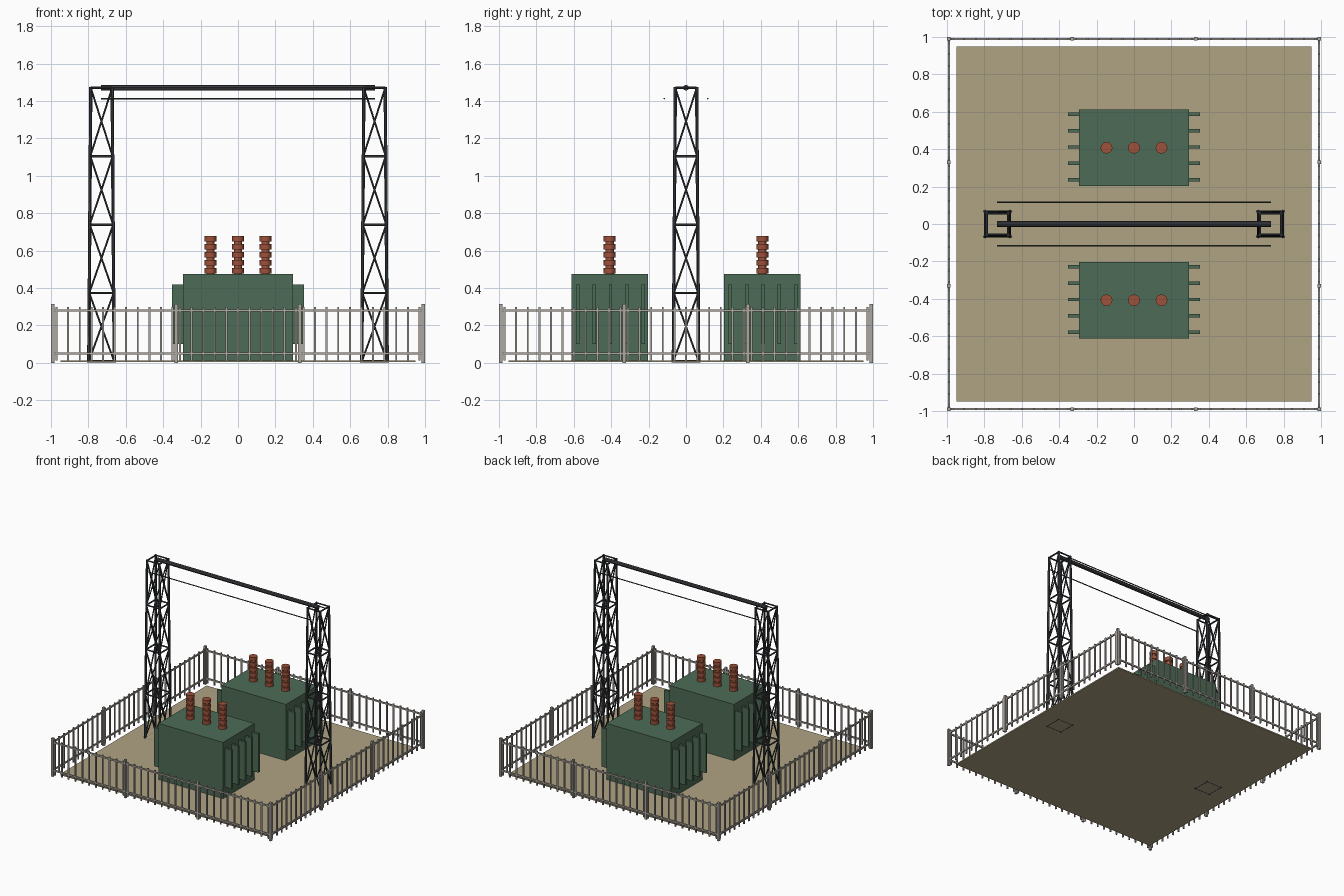
import bpy, bmesh, math
from mathutils import Vector, Matrix

if "Cube" in bpy.data.objects:
    bpy.data.objects.remove(bpy.data.objects["Cube"])


def material(name, color):
    m = bpy.data.materials.new(name)
    m.diffuse_color = (*color, 1)
    m.use_nodes = True
    m.node_tree.nodes["Principled BSDF"].inputs["Base Color"].default_value = m.diffuse_color
    return m


GRAVEL = material("gravel tan", (0.434, 0.371, 0.231))
GREEN = material("transformer green", (0.075, 0.148, 0.092))
CERAMIC = material("ceramic brown", (0.342, 0.084, 0.042))
STEEL = material("dark steel", (0.045, 0.048, 0.054))
FENCE = material("fence grey", (0.42, 0.39, 0.35))


def finish(name, bm, mat, smooth=False):
    me = bpy.data.meshes.new(name)
    bm.to_mesh(me)
    bm.free()
    me.materials.append(mat)
    ob = bpy.data.objects.new(name, me)
    bpy.context.collection.objects.link(ob)
    if smooth:
        bpy.ops.object.select_all(action='DESELECT')
        ob.select_set(True)
        bpy.context.view_layer.objects.active = ob
        bpy.ops.object.shade_smooth_by_angle(angle=math.radians(40))
    return ob


def box(bm, x0, x1, y0, y1, z0, z1):
    mid = Vector((x0 + x1, y0 + y1, z0 + z1)) / 2
    size = Matrix.Diagonal((x1 - x0, y1 - y0, z1 - z0, 1))
    bmesh.ops.create_cube(bm, size=1, matrix=Matrix.Translation(mid) @ size)


def rod(bm, a, b, r, sides=6):
    a, b = Vector(a), Vector(b)
    d = b - a
    mat = Matrix.Translation((a + b) / 2) @ d.to_track_quat('Z', 'Y').to_matrix().to_4x4()
    bmesh.ops.create_cone(bm, cap_ends=True, segments=sides, radius1=r, radius2=r,
                          depth=d.length, matrix=mat)


# Gravel pad
bm = bmesh.new()
box(bm, -0.95, 0.95, -0.95, 0.95, 0.004, 0.014)
finish("gravel_pad", bm, GRAVEL)

# Two transformers: tank, cooling fins, bushings
for side, cy in (("front", -0.408), ("back", 0.408)):
    bm = bmesh.new()
    box(bm, -0.293, 0.293, cy - 0.204, cy + 0.204, 0.012, 0.476)
    finish(side + "_transformer_tank", bm, GREEN)

    bm = bmesh.new()
    for s in (-1, 1):
        for i in range(5):
            y = cy + 0.004 + (i - 2) * 0.0875
            xs = sorted((s * 0.29, s * 0.352))
            box(bm, *xs, y - 0.009, y + 0.009, 0.10, 0.418)
    finish(side + "_cooling_fins", bm, GREEN)

    for n, x in enumerate((-0.147, 0, 0.147)):
        bm = bmesh.new()
        rod(bm, (x, cy, 0.47), (x, cy, 0.675), 0.022, 12)
        for i in range(5):
            z = 0.479 + i * 0.0428
            rod(bm, (x, cy, z), (x, cy, z + 0.029), 0.032, 12)
        finish(f"{side}_bushing_{n + 1}", bm, CERAMIC, True)

# Lattice towers: tapered legs, rings and crossed braces
LEVELS = [0.008 + i * 0.3655 for i in range(5)]
CORNERS = ((-1, -1), (1, -1), (1, 1), (-1, 1))


def tower_point(cx, corner, z):
    half = 0.068 - 0.011 * z / 1.47
    return (cx + corner[0] * half, corner[1] * half, z)


for side, cx in (("left", -0.73), ("right", 0.73)):
    bm = bmesh.new()
    for i in range(4):
        a, b = CORNERS[i], CORNERS[(i + 1) % 4]
        rod(bm, tower_point(cx, a, 0.002), tower_point(cx, a, 1.475), 0.009)
        for z in LEVELS:
            rod(bm, tower_point(cx, a, z), tower_point(cx, b, z), 0.0065)
        for z0, z1 in zip(LEVELS, LEVELS[1:]):
            rod(bm, tower_point(cx, a, z0), tower_point(cx, b, z1), 0.005)
            rod(bm, tower_point(cx, b, z0), tower_point(cx, a, z1), 0.005)
    finish(side + "_lattice_tower", bm, STEEL)

# Gantry beam and the two conductors
bm = bmesh.new()
rod(bm, (-0.733, 0, 1.471), (0.733, 0, 1.471), 0.016, 8)
finish("gantry_beam", bm, STEEL)
for side, y in (("front", -0.117), ("back", 0.117)):
    bm = bmesh.new()
    rod(bm, (-0.733, y, 1.413), (0.733, y, 1.413), 0.0045)
    finish(side + "_conductor", bm, STEEL)

# Fence: four sides of three panels, each turned about the centre
EDGE, PANEL = 0.99, 0.66
for k, side in enumerate(("front", "right", "back", "left")):
    bm = bmesh.new()
    for p in range(3):
        x0 = -EDGE + p * PANEL
        box(bm, x0 - 0.009, x0 + 0.009, -EDGE - 0.009, -EDGE + 0.009, 0, 0.315)
        for i in range(11):
            x = x0 + 0.02 + i * (PANEL - 0.04) / 10
            box(bm, x - 0.005, x + 0.005, -EDGE - 0.005, -EDGE + 0.005, 0.012, 0.298)
    for z in (0.05, 0.28):
        box(bm, -EDGE, EDGE, -EDGE - 0.005, -EDGE + 0.005, z - 0.006, z + 0.006)
    bmesh.ops.rotate(bm, verts=bm.verts, cent=(0, 0, 0),
                     matrix=Matrix.Rotation(k * math.pi / 2, 3, 'Z'))
    finish(side + "_fence", bm, FENCE)
